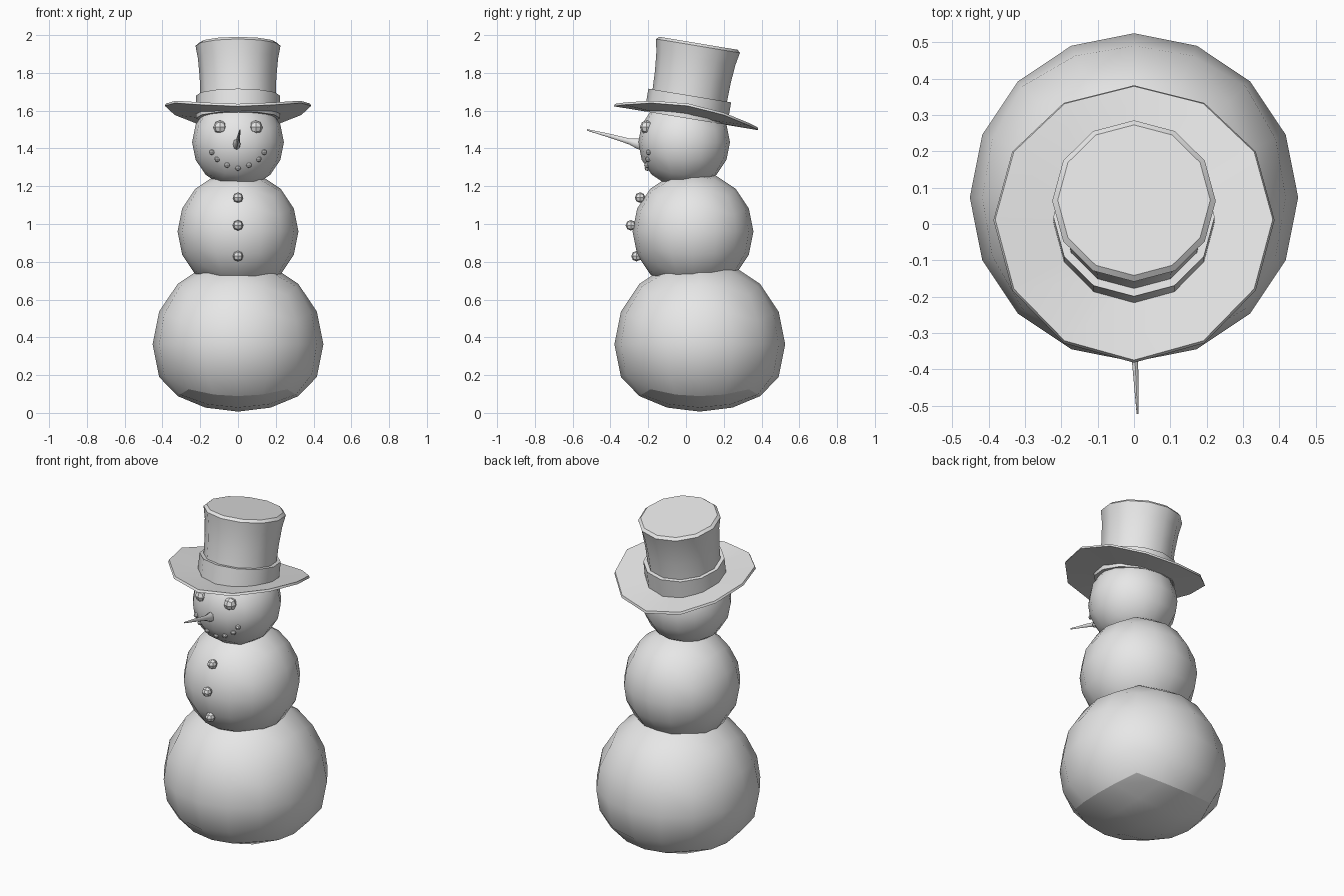
import bpy, bmesh, math
from mathutils import Vector, Matrix

if "Cube" in bpy.data.objects:
    bpy.data.objects.remove(bpy.data.objects["Cube"], do_unlink=True)

grey = bpy.data.materials.new("plain_grey")
grey.use_nodes = True
grey.diffuse_color = (0.8, 0.8, 0.8, 1)
grey.node_tree.nodes["Principled BSDF"].inputs["Base Color"].default_value = (0.8, 0.8, 0.8, 1)


def finish(name, bm, smooth_angle):
    """Turn a bmesh into an object, with edges above the angle kept sharp."""
    bmesh.ops.recalc_face_normals(bm, faces=bm.faces)
    for face in bm.faces:
        face.smooth = smooth_angle > 0
    for edge in bm.edges:
        if edge.calc_face_angle(0) > math.radians(smooth_angle):
            edge.smooth = False
    mesh = bpy.data.meshes.new(name)
    bm.to_mesh(mesh)
    bm.free()
    mesh.materials.append(grey)
    obj = bpy.data.objects.new(name, mesh)
    bpy.context.collection.objects.link(obj)
    return obj


def ball(name, center, radius, segments=4, smooth_angle=60, flat_base=False):
    """Sphere made from a gridded cube; flat_base squashes the underside."""
    bm = bmesh.new()
    bmesh.ops.create_cube(bm, size=2)
    bmesh.ops.subdivide_edges(bm, edges=bm.edges[:], cuts=segments - 1, use_grid_fill=True)
    if flat_base:
        for edge in bm.edges:
            if sum(f.calc_center_median().z < -0.99 for f in edge.link_faces) == 1:
                edge.smooth = False
    for v in bm.verts:
        v.co = Vector([math.tan(c * math.pi / 4) for c in v.co]).normalized() * radius
        if flat_base and v.co.z < -0.2:
            v.co.z = -0.2 + (v.co.z + 0.2) * 0.62
        v.co += Vector(center)
    return finish(name, bm, smooth_angle)


def rings(bm, loops, closed=False):
    """Skin a list of vertex loops; cap the ends unless the section is closed."""
    loops = [[bm.verts.new(p) for p in loop] for loop in loops]
    pairs = list(zip(loops, loops[1:]))
    if closed:
        pairs.append((loops[-1], loops[0]))
    else:
        bm.faces.new(loops[0])
        bm.faces.new(loops[-1])
    n = len(loops[0])
    for a, b in pairs:
        for i in range(n):
            j = (i + 1) % n
            bm.faces.new((a[i], a[j], b[j], b[i]))


# The hat leans backwards
hat_frame = Matrix.Translation((0, 0, 1.56)) @ Matrix.Rotation(math.radians(-9.4), 4, "X")


def hat_part(name, profile, curl=0.0, closed=False):
    bm = bmesh.new()
    loops = []
    for r, h in profile:
        loop = []
        for i in range(12):
            a = math.tau * i / 12
            x, y = r * math.cos(a), r * math.sin(a)
            loop.append(hat_frame @ Vector((x, y, h + curl * x * x)))
        loops.append(loop)
    rings(bm, loops, closed)
    return finish(name, bm, 35)


# Body
ball("lower_body", (0, 0.073, 0.363), 0.452, flat_base=True)
ball("middle_body", (0, 0.037, 0.96), 0.32)
ball("head", (0, -0.01, 1.433), 0.243)

# Hat
hat_part("hat_brim", [(0.18, 0), (0.387, 0), (0.382, 0.014), (0.18, 0.014)], curl=0.44, closed=True)
hat_part("hat_band", [(0.222, 0.0), (0.222, 0.122), (0.195, 0.122), (0.195, 0.0)], closed=True)
hat_part("hat_crown", [(0.2, 0.03), (0.2, 0.13), (0.203, 0.22), (0.212, 0.32),
                       (0.225, 0.388), (0.21, 0.402)])

# Eyes
for side, x in (("left", 0.095), ("right", -0.095)):
    ball(side + "_eye", (x, -0.208, 1.513), 0.036, 2, 0)

# Mouth stones follow the head's surface
for i, (x, z) in enumerate([(-0.138, 1.38), (-0.11, 1.343), (-0.058, 1.312), (0, 1.296),
                            (0.058, 1.312), (0.11, 1.343), (0.138, 1.38)]):
    y = -0.01 - math.sqrt(0.238 ** 2 - x * x - (z - 1.433) ** 2)
    ball(f"mouth_stone_{i + 1}", (x, y, z), 0.015, 2, 0)

# Buttons
for i, (y, z) in enumerate([(-0.243, 1.14), (-0.292, 0.993), (-0.262, 0.83)]):
    ball(f"button_{i + 1}", (0, y, z), 0.028, 2, 0)

# Carrot nose: tapering and tilted upwards
bm = bmesh.new()
loops = []
for x, y, z, r in [(-0.008, -0.2, 1.415, 0.034), (-0.006, -0.26, 1.425, 0.027),
                   (-0.002, -0.3, 1.437, 0.016), (0.004, -0.4, 1.466, 0.011),
                   (0.01, -0.523, 1.498, 0.004)]:
    loops.append([Vector((x + 0.7 * r * math.cos(a), y, z + r * math.sin(a)))
                  for a in [math.tau * k / 8 for k in range(8)]])
rings(bm, loops)
finish("nose", bm, 50)
